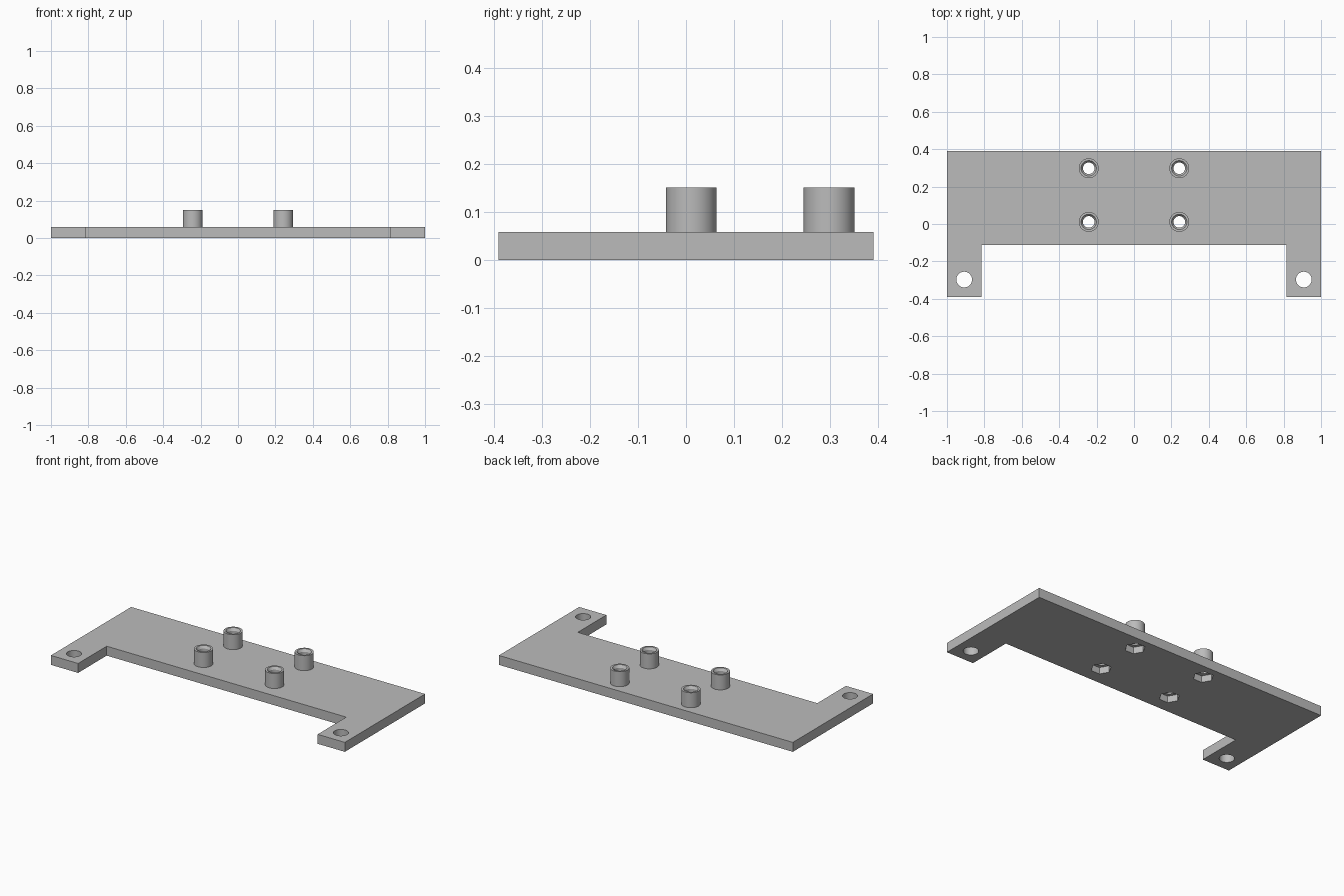
import bpy, bmesh, math

if "Cube" in bpy.data.objects:
    bpy.data.objects.remove(bpy.data.objects["Cube"])

grey = bpy.data.materials.new("plain grey")
grey.diffuse_color = (0.5, 0.5, 0.5, 1)
grey.use_nodes = True
grey.node_tree.nodes["Principled BSDF"].inputs["Base Color"].default_value = grey.diffuse_color

T = 0.058                                   # plate thickness
POSTS = [(x, y) for x in (-0.242, 0.242) for y in (0.011, 0.298)]
TABS = [(-0.908, -0.297), (0.908, -0.297)]


def finish(name, bm):
    bmesh.ops.recalc_face_normals(bm, faces=bm.faces)
    me = bpy.data.meshes.new(name)
    bm.to_mesh(me)
    bm.free()
    me.materials.append(grey)
    ob = bpy.data.objects.new(name, me)
    bpy.context.collection.objects.link(ob)
    return ob


def smooth(ob):
    bpy.ops.object.select_all(action='DESELECT')
    ob.select_set(True)
    bpy.context.view_layer.objects.active = ob
    bpy.ops.object.shade_smooth_by_angle(angle=math.radians(30))


def cut(target, x, y, r, sides, z0, z1):
    """Subtract an upright prism from the target."""
    bpy.ops.mesh.primitive_cylinder_add(vertices=sides, radius=r, depth=z1 - z0,
                                        location=(x, y, (z0 + z1) / 2))
    cutter = bpy.context.object
    cutter.hide_render = True
    if sides == 6:                          # corners of the nut pocket along x
        cutter.rotation_euler.z = math.radians(30)
    cutter.data.materials.append(grey)
    mod = target.modifiers.new("cut", 'BOOLEAN')
    mod.operation, mod.solver, mod.object = 'DIFFERENCE', 'EXACT', cutter
    bpy.context.view_layer.objects.active = target
    bpy.ops.object.modifier_apply(modifier=mod.name)
    bpy.data.objects.remove(cutter)


# U-shaped base plate
outline = [(-1, -0.39), (-0.815, -0.39), (-0.815, -0.112), (0.815, -0.112),
           (0.815, -0.39), (1, -0.39), (1, 0.39), (-1, 0.39)]
bm = bmesh.new()
face = bm.faces.new([bm.verts.new((x, y, 0)) for x, y in outline])
ext = bmesh.ops.extrude_face_region(bm, geom=[face])
bmesh.ops.translate(bm, vec=(0, 0, T),
                    verts=[v for v in ext['geom'] if isinstance(v, bmesh.types.BMVert)])
plate = finish("base_plate", bm)

# Screw holes in the tabs, bores and hex nut pockets under the posts
for x, y in TABS:
    cut(plate, x, y, 0.042, 48, -0.1, 0.2)
for x, y in POSTS:
    cut(plate, x, y, 0.031, 48, -0.1, 0.2)
    cut(plate, x, y, 0.057, 6, -0.1, 0.04)
smooth(plate)

# Hollow standoff posts with a countersunk mouth
profile = [(0.053, T), (0.053, 0.15), (0.041, 0.15), (0.031, 0.135), (0.031, T)]
N = 48
for i, (x, y) in enumerate(POSTS):
    bm = bmesh.new()
    rings = [[bm.verts.new((x + r * math.cos(2 * math.pi * k / N),
                            y + r * math.sin(2 * math.pi * k / N), z))
              for k in range(N)] for r, z in profile]
    for a, b in zip(rings, rings[1:] + rings[:1]):
        for k in range(N):
            j = (k + 1) % N
            bm.faces.new((a[k], a[j], b[j], b[k]))
    smooth(finish(f"standoff_{i + 1}", bm))
